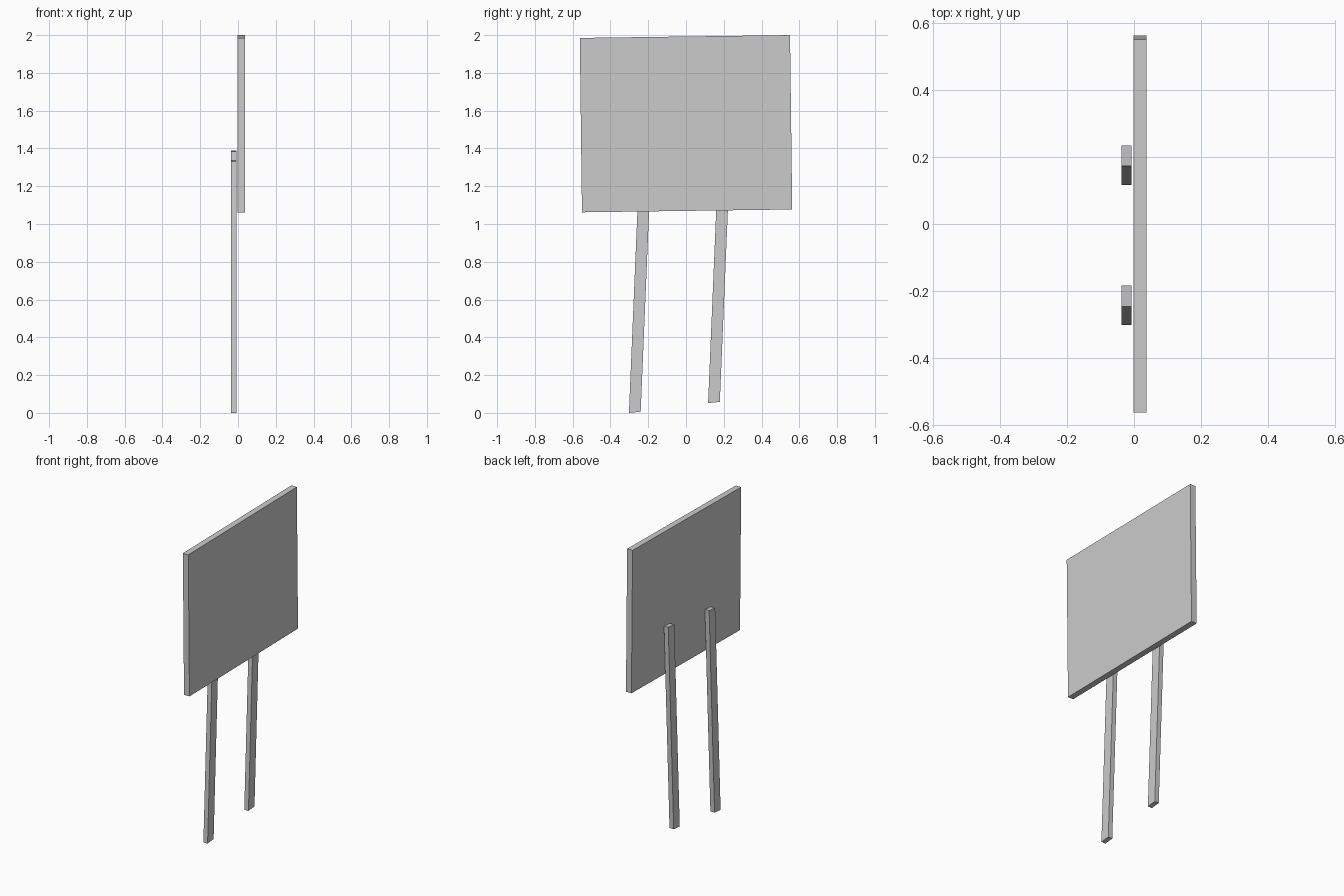
import bpy
import bmesh
from mathutils import Matrix, Vector

cube = bpy.data.objects.get("Cube")
if cube:
    bpy.data.objects.remove(cube, do_unlink=True)

# Plain grey for the whole sign
grey = bpy.data.materials.new("light_grey")
grey.use_nodes = True
colour = (0.6, 0.6, 0.6, 1)
grey.diffuse_color = colour
grey.node_tree.nodes["Principled BSDF"].inputs["Base Color"].default_value = colour


def slab(name, size, centre, lean, rise):
    """Box sheared in the y-z plane: lean tips its sides, rise tips its ends."""
    bm = bmesh.new()
    bmesh.ops.create_cube(bm, size=1)
    bmesh.ops.scale(bm, vec=size, verts=bm.verts)
    shear = Matrix(((1, 0, 0), (0, 1, lean), (0, rise, 1)))
    bmesh.ops.transform(bm, matrix=shear.to_4x4(), verts=bm.verts)
    bmesh.ops.translate(bm, vec=Vector(centre), verts=bm.verts)
    mesh = bpy.data.meshes.new(name)
    bm.to_mesh(mesh)
    bm.free()
    mesh.materials.append(grey)
    obj = bpy.data.objects.new(name, mesh)
    bpy.context.collection.objects.link(obj)
    return obj


# Slightly crooked board
slab("sign_board", (0.039, 1.113, 0.923), (0.0175, 0, 1.531), -0.0125, 0.0135)

# Two leaning posts fixed behind the board
for name, y, z in (("front_post", -0.243, 0.669), ("back_post", 0.176, 0.721)):
    slab(name, (0.03, 0.062, 1.332), (-0.022, y, z), 0.042, 0.1)
